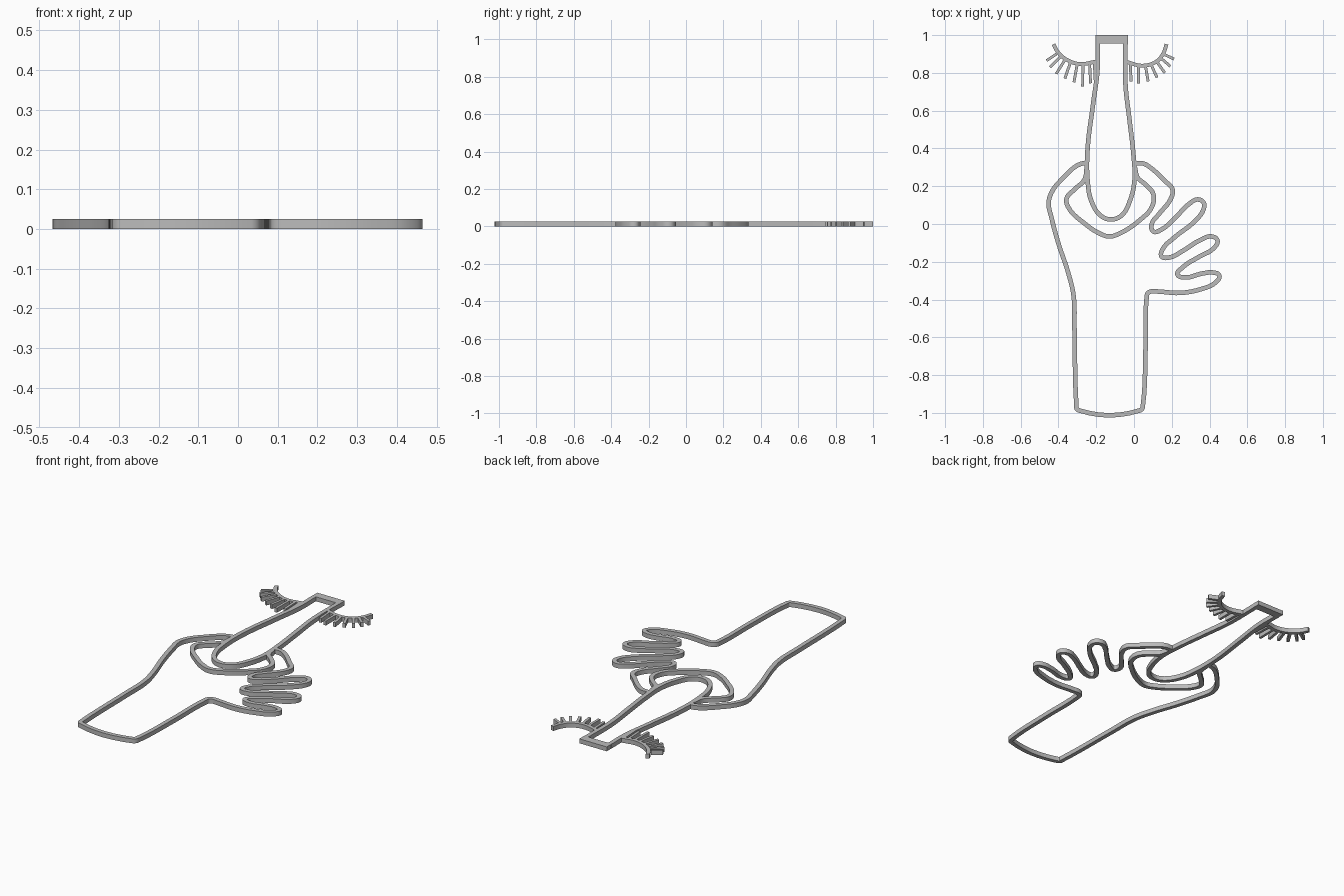
import bpy, bmesh
from mathutils import Vector
from mathutils.geometry import interpolate_bezier

HEIGHT, WIDTH = 0.025, 0.024

grey = bpy.data.materials.new("plain grey")
grey.diffuse_color = (0.5, 0.5, 0.5, 1)


def finish(name, bm):
    bmesh.ops.recalc_face_normals(bm, faces=bm.faces)
    me = bpy.data.meshes.new(name)
    bm.to_mesh(me)
    bm.free()
    me.materials.append(grey)
    ob = bpy.data.objects.new(name, me)
    bpy.context.collection.objects.link(ob)
    me.shade_smooth()
    me.set_sharp_from_angle(angle=0.6)
    return ob


def smooth_path(pts, steps=6):
    """Smooth line through the points."""
    p = [Vector((x, y, 0)) for x, y in pts]
    n = len(p)
    tan = []
    for i in range(n):
        a = (p[i] - p[i - 1]).normalized() if i else Vector()
        b = (p[i + 1] - p[i]).normalized() if i < n - 1 else Vector()
        tan.append((a + b).normalized())
    out = [p[0]]
    for i in range(n - 1):
        h = (p[i + 1] - p[i]).length * 0.36
        out += interpolate_bezier(p[i], p[i] + tan[i] * h,
                                  p[i + 1] - tan[i + 1] * h, p[i + 1], steps + 1)[1:]
    return out


def add_ribbon(bm, path, width=WIDTH):
    """Sweep an upright rectangle along a flat path."""
    rings = []
    for i, p in enumerate(path):
        t = (path[min(i + 1, len(path) - 1)] - path[max(i - 1, 0)]).normalized()
        side = Vector((-t.y, t.x, 0)) * width / 2
        up = Vector((0, 0, HEIGHT))
        rings.append([bm.verts.new(v) for v in (p - side, p + side, p + side + up, p - side + up)])
    for a, b in zip(rings, rings[1:]):
        for k in range(4):
            bm.faces.new((a[k], a[(k + 1) % 4], b[(k + 1) % 4], b[k]))
    bm.faces.new(rings[0])
    bm.faces.new(rings[-1][::-1])


def stroke(name, pts):
    bm = bmesh.new()
    add_ribbon(bm, smooth_path(pts))
    return finish(name, bm)


# Hand outline: back of hand, wrist, then three curled fingers and the index finger
stroke("hand_outline", [
    (-.255, .322), (-.275, .32), (-.31, .304), (-.378, .241), (-.431, .177), (-.452, .114),
    (-.437, .034), (-.40, -.103), (-.347, -.262), (-.32, -.378), (-.315, -.558),
    (-.305, -.96), (-.303, -.978), (-.29, -.987), (.03, -.987), (.043, -.978), (.047, -.96),
    (.061, -.664), (.066, -.40), (.072, -.368), (.09, -.357), (.135, -.358), (.241, -.365),
    (.347, -.347), (.431, -.31), (.452, -.273), (.42, -.257), (.362, -.262),
    (.267, -.283), (.23, -.267), (.257, -.23), (.347, -.172), (.42, -.13), (.442, -.087),
    (.41, -.066), (.347, -.087), (.262, -.14), (.188, -.177), (.146, -.172), (.151, -.135),
    (.214, -.071), (.32, .013), (.368, .077), (.368, .114), (.336, .13), (.294, .108),
    (.214, .029), (.146, -.029), (.103, -.04), (.093, -.003), (.135, .056), (.193, .13),
    (.204, .183), (.161, .23), (.093, .294), (.05, .32), (.008, .322)])

# Thumb line wrapping under the bottle
stroke("thumb_line", [
    (-.25, .30), (-.262, .235), (-.315, .183), (-.357, .135), (-.347, .087), (-.262, .003),
    (-.182, -.05), (-.13, -.066), (-.066, -.045), (.029, .019), (.093, .087), (.103, .156),
    (.061, .209), (.019, .246), (.005, .30)])

# Bottle outline
stroke("bottle_outline", [
    (-.193, .96), (-.193, .82), (-.217, .632), (-.246, .394), (-.246, .235), (-.225, .119),
    (-.177, .045), (-.124, .024), (-.066, .045), (-.019, .13), (.003, .235), (-.003, .368),
    (-.024, .553), (-.045, .738), (-.045, .96)])

# Solid bottle mouth
bm = bmesh.new()
add_ribbon(bm, [Vector((-.204, .9775, 0)), Vector((-.032, .9775, 0))], 0.045)
finish("bottle_mouth", bm)


def eyelashes(name, lid, lashes):
    bm = bmesh.new()
    add_ribbon(bm, smooth_path(lid), 0.02)
    for x0, y0, x1, y1 in lashes:
        add_ribbon(bm, [Vector((x0, y0, 0)), Vector((x1, y1, 0))], 0.015)
    finish(name, bm)


# Closed eyes: curved lid with a fan of lashes
eyelashes("left_eyelashes",
          [(-.20, .86), (-.288, .847), (-.362, .873), (-.405, .913), (-.426, .952)],
          [(-.41, .90, -.463, .865), (-.39, .885, -.445, .83), (-.365, .87, -.412, .795),
           (-.335, .86, -.366, .77), (-.30, .85, -.318, .75), (-.27, .85, -.272, .727),
           (-.235, .85, -.23, .745), (-.21, .85, -.205, .75)])
eyelashes("right_eyelashes",
          [(-.045, .86), (.045, .838), (.119, .86), (.156, .905), (.172, .952)],
          [(-.02, .85, -.015, .755), (.023, .84, .023, .743), (.06, .84, .075, .755),
           (.09, .845, .122, .775), (.12, .86, .163, .80), (.14, .88, .192, .835),
           (.155, .90, .212, .873)])
